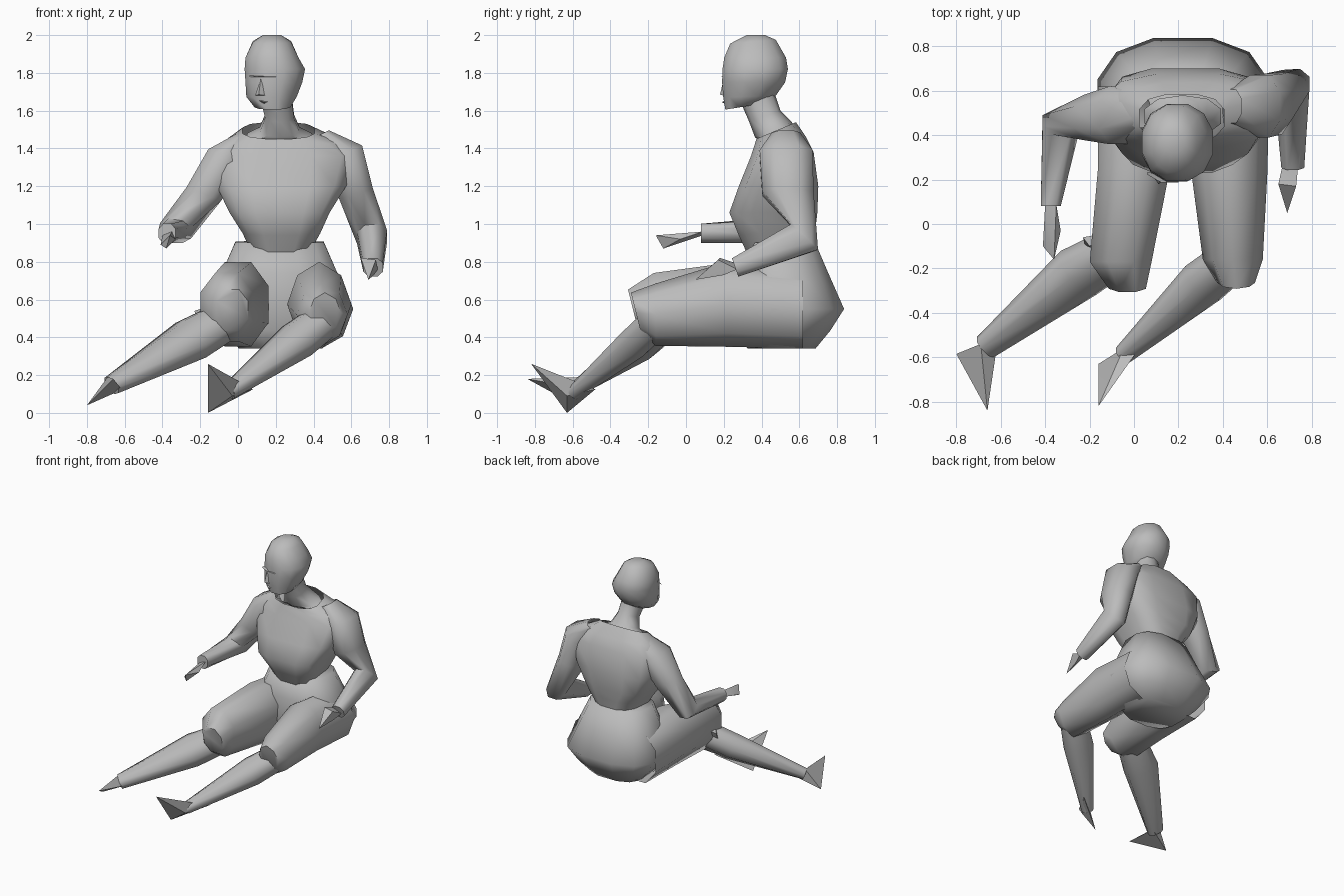
import bpy, bmesh, math
from mathutils import Vector

grey = bpy.data.materials.new("grey")
grey.diffuse_color = (0.5, 0.5, 0.5, 1)


def finish(name, bm, angle=50):
    bmesh.ops.recalc_face_normals(bm, faces=bm.faces)
    me = bpy.data.meshes.new(name)
    bm.to_mesh(me)
    bm.free()
    me.materials.append(grey)
    me.polygons.foreach_set("use_smooth", [True] * len(me.polygons))
    me.set_sharp_from_angle(angle=math.radians(angle))
    ob = bpy.data.objects.new(name, me)
    bpy.context.collection.objects.link(ob)
    return ob


def loft(name, rings, caps=(True, True), angle=50):
    """Skin a list of equal-length point rings."""
    bm = bmesh.new()
    vs = [[bm.verts.new(p) for p in r] for r in rings]
    n = len(vs[0])
    for a, b in zip(vs, vs[1:]):
        for i in range(n):
            j = (i + 1) % n
            bm.faces.new((a[i], a[j], b[j], b[i]))
    for ring, cap in ((vs[0], caps[0]), (vs[-1], caps[1])):
        if cap:
            bm.faces.new(ring)
    return finish(name, bm, angle)


def curve(n, power, phase=0.5):
    """Unit superellipse points; a low power gives a boxier outline."""
    for k in range(n):
        t = 2 * math.pi * (k + phase) / n
        c, s = math.cos(t), math.sin(t)
        yield (math.copysign(abs(c) ** power, c), math.copysign(abs(s) ** power, s))


def level(x0, x1, y0, y1, zf, zb=None, n=12, power=0.75):
    """Level ring in a box of x and y, from front height zf to back height zb."""
    zb = zf if zb is None else zb
    return [((x0 + x1) / 2 + c * (x1 - x0) / 2, (y0 + y1) / 2 + s * (y1 - y0) / 2,
             zf + (zb - zf) * (s + 1) / 2) for c, s in curve(n, power)]


def tube(name, stations, n=8, power=0.85, angle=50, phase=0.5, caps=(False, True)):
    """Limb through (centre, half width, half depth, normal) stations."""
    rings = []
    for centre, a, b, normal in stations:
        d = Vector(normal).normalized()
        x = Vector((1, 0, 0))
        u = (x - d * x.dot(d)).normalized()
        v = d.cross(u)
        rings.append([Vector(centre) + u * a * c + v * b * s for c, s in curve(n, power, phase)])
    return loft(name, rings, caps, angle)


def hull(name, points):
    bm = bmesh.new()
    for p in points:
        bm.verts.new(p)
    bmesh.ops.convex_hull(bm, input=bm.verts)
    return finish(name, bm, 30)


# Head
loft("head", [
    level(0.13, 0.23, 0.32, 0.42, 2.0, power=1),
    level(0.075, 0.285, 0.23, 0.48, 1.955, 1.975, power=0.95),
    level(0.035, 0.325, 0.197, 0.535, 1.88, power=0.9),
    level(0.03, 0.36, 0.188, 0.545, 1.82, power=0.9),
    level(0.035, 0.345, 0.186, 0.53, 1.75, power=0.9),
    level(0.04, 0.315, 0.193, 0.48, 1.67, 1.68, power=0.9),
    level(0.085, 0.28, 0.205, 0.42, 1.605, 1.64, power=0.9)], angle=65)

# Face: nose, brow, mouth
hull("nose", [(0.12, 0.20, 1.77), (0.11, 0.18, 1.685), (0.09, 0.21, 1.68), (0.15, 0.20, 1.68)])
hull("brow", [(0.06, 0.235, 1.785), (0.20, 0.20, 1.785), (0.06, 0.222, 1.778),
              (0.20, 0.186, 1.778), (0.12, 0.188, 1.78)])
hull("mouth", [(0.11, 0.21, 1.655), (0.17, 0.21, 1.65), (0.14, 0.19, 1.645), (0.14, 0.21, 1.635)])

# Neck, spreading into the shoulders
loft("neck", [
    level(0.12, 0.29, 0.30, 0.47, 1.62, 1.69, n=10, power=0.9),
    level(0.14, 0.30, 0.335, 0.50, 1.54, 1.60, n=10, power=0.9),
    level(0.11, 0.33, 0.365, 0.56, 1.46, 1.54, n=10, power=0.9),
    level(0.04, 0.40, 0.39, 0.58, 1.44, 1.50, n=10, power=0.9)], caps=(False, False))

# Shirt body with an open neckline and sloping shoulders
loft("shirt_body", [
    level(0.02, 0.41, 0.37, 0.585, 1.45, 1.54),
    level(-0.07, 0.55, 0.36, 0.64, 1.42, 1.46, power=0.75),
    level(-0.15, 0.64, 0.34, 0.68, 1.36, 1.38, power=0.75),
    level(-0.12, 0.58, 0.275, 0.705, 1.20, power=0.62),
    level(-0.05, 0.49, 0.225, 0.70, 1.06, power=0.55),
    level(0.02, 0.44, 0.275, 0.69, 0.94, 0.98, power=0.6),
    level(0.07, 0.38, 0.33, 0.68, 0.82, 0.90, power=0.7)], caps=(False, False), angle=65)

# Sleeves: shoulder, armpit, elbow, wrist
tube("right_sleeve", [
    ((0.44, 0.53, 1.475), 0.05, 0.08, (0.5, 0, -1)),
    ((0.565, 0.53, 1.37), 0.11, 0.15, (0.5, 0, -1)),
    ((0.625, 0.54, 1.16), 0.10, 0.145, (0.3, 0, -1)),
    ((0.71, 0.625, 0.93), 0.085, 0.105, (0.1, -0.75, -0.8)),
    ((0.715, 0.26, 0.77), 0.055, 0.055, (0, -1, -0.35))], angle=65)
tube("left_sleeve", [
    ((0.03, 0.51, 1.455), 0.05, 0.08, (-0.5, 0, -1)),
    ((-0.065, 0.49, 1.35), 0.11, 0.14, (-0.5, 0, -1)),
    ((-0.18, 0.48, 1.16), 0.105, 0.11, (-0.4, 0, -1)),
    ((-0.33, 0.45, 0.965), 0.09, 0.085, (-0.25, -0.75, -0.7)),
    ((-0.375, 0.08, 0.95), 0.048, 0.055, (0, -1, 0))], angle=65)

# Hands
hull("right_hand", [(0.67, 0.27, 0.79), (0.74, 0.27, 0.76), (0.65, 0.18, 0.82), (0.73, 0.17, 0.81),
                    (0.69, 0.05, 0.705), (0.72, 0.2, 0.73)])
hull("left_hand", [(-0.40, 0.09, 0.94), (-0.35, 0.09, 0.96), (-0.41, -0.10, 0.89), (-0.33, -0.03, 0.92),
                   (-0.36, -0.16, 0.94), (-0.38, -0.12, 0.87)])

# Trousers: seat and two thighs with slanted sections, ending in knee cuffs
loft("trouser_seat", [
    level(-0.02, 0.46, 0.33, 0.685, 0.90, 0.91),
    level(-0.095, 0.535, 0.28, 0.76, 0.74, power=0.8),
    level(-0.175, 0.615, 0.26, 0.845, 0.55, power=0.8),
    level(-0.09, 0.54, 0.30, 0.77, 0.435, power=0.8),
    level(0.0, 0.45, 0.32, 0.69, 0.34)], angle=75)
tube("left_thigh", [
    ((0.0, 0.62, 0.55), 0.175, 0.21, (0, -1, 0)),
    ((0.0, 0.25, 0.575), 0.175, 0.24, (0, -1, 0)),
    ((-0.06, -0.17, 0.56), 0.15, 0.195, (0, -1, 0)),
    ((-0.03, -0.28, 0.545), 0.09, 0.12, (0, -1, -0.25))], n=8, power=0.95, angle=65)
tube("right_thigh", [
    ((0.44, 0.62, 0.55), 0.17, 0.21, (0, -1, 0)),
    ((0.43, 0.22, 0.575), 0.17, 0.225, (0, -1, 0)),
    ((0.445, -0.16, 0.52), 0.135, 0.165, (0, -1, 0)),
    ((0.46, -0.265, 0.53), 0.085, 0.11, (0, -1, -0.25))], n=8, power=1.1, angle=65, phase=0)
hull("left_cuff", [(-0.23, -0.06, 0.54), (-0.22, -0.10, 0.47), (-0.12, -0.04, 0.56),
                   (-0.06, -0.20, 0.40), (-0.02, -0.10, 0.38), (-0.20, -0.10, 0.55)])

# Lower legs
tube("left_calf", [
    ((-0.08, -0.12, 0.48), 0.11, 0.10, (-0.8, -0.55, -0.45)),
    ((-0.25, -0.22, 0.385), 0.13, 0.10, (-0.8, -0.55, -0.45)),
    ((-0.67, -0.555, 0.145), 0.06, 0.045, (-0.8, -0.6, -0.4))], angle=65)
tube("right_calf", [
    ((0.43, -0.17, 0.47), 0.10, 0.09, (-0.7, -0.6, -0.55)),
    ((0.31, -0.265, 0.38), 0.11, 0.09, (-0.7, -0.6, -0.55)),
    ((-0.05, -0.59, 0.11), 0.045, 0.04, (-0.7, -0.6, -0.5))], angle=65)

# Pointed feet
hull("left_foot", [(-0.80, -0.585, 0.04), (-0.66, -0.84, 0.18), (-0.69, -0.54, 0.19),
                   (-0.62, -0.57, 0.13), (-0.62, -0.52, 0.12)])
hull("right_foot", [(-0.16, -0.63, 0.0), (-0.16, -0.82, 0.26), (-0.06, -0.59, 0.155),
                    (-0.03, -0.63, 0.09), (0.08, -0.48, 0.125)])
